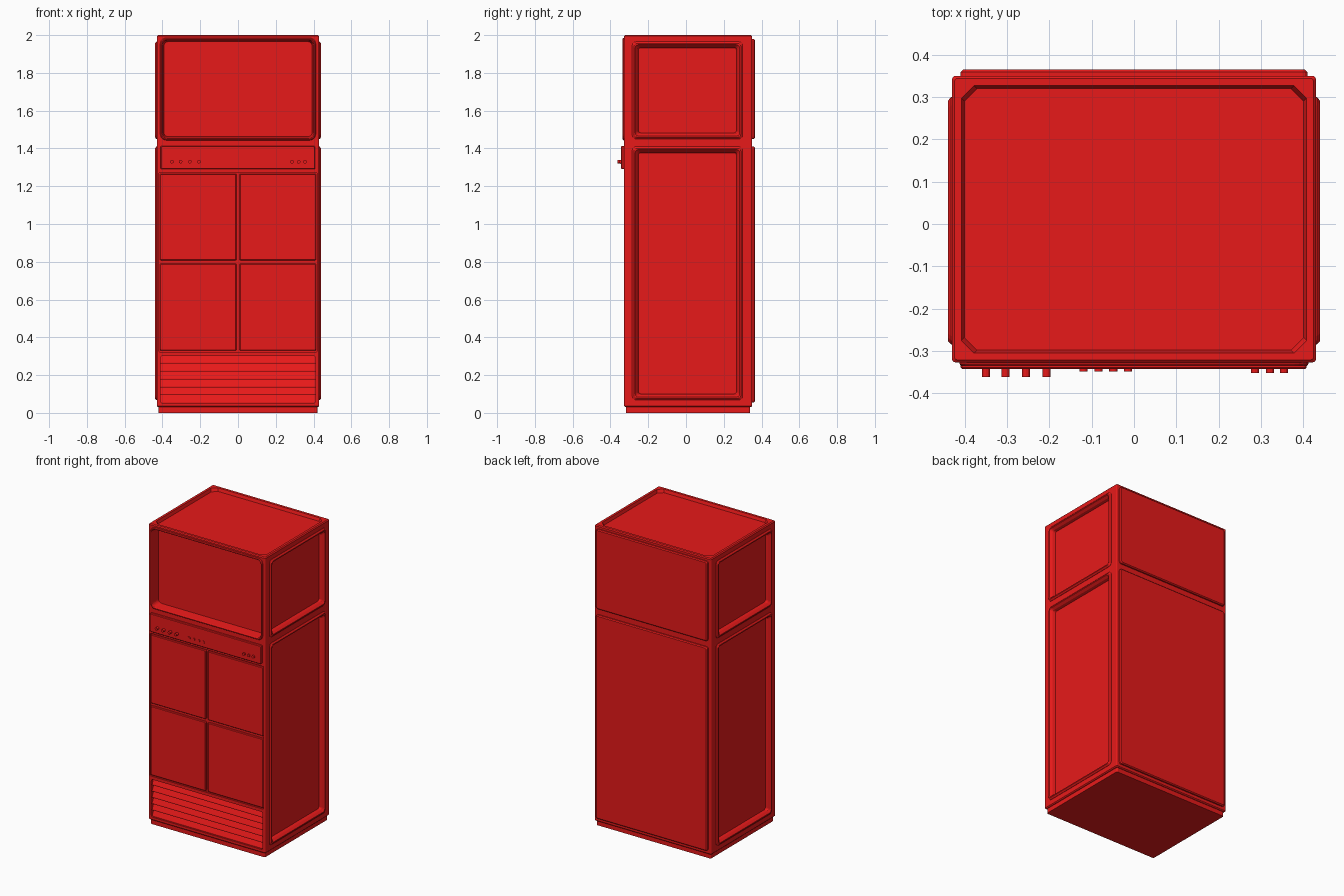
import bpy, bmesh, math
from mathutils import Matrix

if "Cube" in bpy.data.objects:
    bpy.data.objects.remove(bpy.data.objects["Cube"])

red = bpy.data.materials.new("red_paint")
red.diffuse_color = (0.8, 0.01, 0.01, 1)
red.use_nodes = True
red.node_tree.nodes["Principled BSDF"].inputs["Base Color"].default_value = red.diffuse_color

# (u, v, depth) to world axes for each facing
MAP = {"front": lambda u, v, d: (u, d, v),
       "right": lambda u, v, d: (d, u, v),
       "left": lambda u, v, d: (-d, u, v),
       "top": lambda u, v, d: (u, v, d)}


def finish(name, bm):
    bmesh.ops.recalc_face_normals(bm, faces=bm.faces[:])
    me = bpy.data.meshes.new(name)
    bm.to_mesh(me)
    bm.free()
    me.materials.append(red)
    ob = bpy.data.objects.new(name, me)
    bpy.context.collection.objects.link(ob)
    return ob


def outline(rect, inset, r, n):
    u0, u1, v0, v1 = rect
    u0, u1, v0, v1 = u0 + inset, u1 - inset, v0 + inset, v1 - inset
    pts = []
    for k, (cu, cv) in enumerate([(u1 - r, v1 - r), (u0 + r, v1 - r),
                                  (u0 + r, v0 + r), (u1 - r, v0 + r)]):
        for i in range(n + 1):
            a = math.pi / 2 * (k + i / n)
            pts.append((cu + r * math.cos(a), cv + r * math.sin(a)))
    return pts


def loft(name, facing, rect, steps, n=3, ring=False):
    """Loft rounded rectangles; steps = (inset, corner radius, depth)."""
    bm = bmesh.new()
    rows = [[bm.verts.new(MAP[facing](u, v, d)) for u, v in outline(rect, i, r, n)]
            for i, r, d in steps]
    pairs = list(zip(rows, rows[1:])) + ([(rows[-1], rows[0])] if ring else [])
    for a, b in pairs:
        for j in range(len(a)):
            k = (j + 1) % len(a)
            bm.faces.new((a[j], a[k], b[k], b[j]))
    if not ring:
        bm.faces.new(rows[0])
        bm.faces.new(rows[-1])
    return finish(name, bm)


def cut(target, tools):
    for t in tools:
        m = target.modifiers.new("cut", "BOOLEAN")
        m.operation, m.solver, m.object = "DIFFERENCE", "EXACT", t
    bpy.context.view_layer.update()
    me = bpy.data.meshes.new_from_object(
        target.evaluated_get(bpy.context.evaluated_depsgraph_get()))
    target.modifiers.clear()
    target.data = me
    for t in tools:
        bpy.data.objects.remove(t)


SCREEN = (-0.412, 0.412, 1.443, 1.985)
VENT = (-0.41, 0.41, 0.052, 0.302)
SIDES = {"upper": (-0.285, 0.30, 1.45, 1.965), "lower": (-0.285, 0.30, 0.068, 1.41)}

# Cabinet and plinth
body = loft("cabinet_body", "top", (-0.43, 0.43, -0.327, 0.35),
            [(0.006, 0.006, 0.03), (0, 0.008, 0.036), (0, 0.008, 1.994), (0.006, 0.006, 2.0)])
loft("plinth", "top", (-0.42, 0.42, -0.318, 0.34), [(0, 0.008, 0), (0, 0.008, 0.035)])

# Recesses in the cabinet
tools = [
    loft("cut_screen", "front", SCREEN, [(0.01, 0.025, -0.4), (0.01, 0.025, -0.275)]),
    loft("cut_doors", "front", (-0.418, 0.418, 0.323, 1.272), [(0, 0.006, -0.4), (0, 0.006, -0.317)]),
    loft("cut_vent", "front", VENT, [(0, 0.012, -0.4), (0, 0.012, -0.29)]),
    loft("cut_top", "top", (-0.408, 0.408, -0.305, 0.327),
         [(-0.003, 0.03, 2.05), (0, 0.03, 2.0), (0.007, 0.03, 1.98)], n=1),
]
for side in ("left", "right"):
    for rect in SIDES.values():
        tools.append(loft("cut_side", side, rect, [(0.014, 0.02, 0.5), (0.014, 0.02, 0.408)]))
cut(body, tools)

# Upper front bezel around the recessed screen
loft("screen_bezel", "front", SCREEN,
     [(0, 0.032, -0.315), (0, 0.032, -0.331), (0.004, 0.03, -0.336), (0.008, 0.028, -0.336),
      (0.012, 0.026, -0.331), (0.02, 0.024, -0.27)], n=5, ring=True)

# Framed side panels
for side in ("left", "right"):
    for level, rect in SIDES.items():
        loft(f"{side}_{level}_side_frame", side, rect,
             [(0, 0.02, 0.422), (0, 0.02, 0.432), (0.009, 0.018, 0.44), (0.016, 0.016, 0.44),
              (0.028, 0.014, 0.425), (0.034, 0.012, 0.404)], ring=True)

# Raised back panels
for level, z0, z1 in (("lower", 0.055, 1.41), ("upper", 1.45, 1.98)):
    p = loft(f"{level}_back_panel", "front", (-0.41, 0.41, z0, z1),
             [(0, 0.012, 0.34), (0, 0.012, 0.359), (0.006, 0.01, 0.365)])

# Four cupboard doors
for side, u0 in (("left", -0.414), ("right", 0.008)):
    for level, z0, z1 in (("lower", 0.33, 0.79), ("upper", 0.808, 1.266)):
        loft(f"{side}_{level}_door", "front", (u0, u0 + 0.406, z0, z1),
             [(0, 0.006, -0.31), (0, 0.006, -0.325), (0.004, 0.004, -0.329)])

# Control strip
loft("control_strip", "front", (-0.41, 0.408, 1.29, 1.413),
     [(0, 0.004, -0.32), (0, 0.004, -0.339), (0.004, 0.004, -0.343)], n=1)

# Knobs and buttons
GROUPS = (("large_knob", (-0.35, -0.304, -0.255, -0.207), 1.33, 0.0095, -0.362),
          ("small_button", (-0.119, -0.084, -0.049, -0.014), 1.326, 0.0095, -0.348),
          ("right_button", (0.286, 0.321, 0.355), 1.329, 0.0095, -0.352))
for name, xs, z, r, front in GROUPS:
    for i, x in enumerate(xs):
        bm = bmesh.new()
        depth = -0.335 - front
        bmesh.ops.create_cone(bm, cap_ends=True, segments=12, radius1=r, radius2=r, depth=depth,
                              matrix=Matrix.Translation((x, front + depth / 2, z))
                              @ Matrix.Rotation(math.pi / 2, 4, "X"))
        finish(f"{name}_{i + 1}", bm)

# Sloping vent slats
h = (VENT[3] - VENT[2]) / 6
for i in range(6):
    z = VENT[2] + i * h
    profile = [(-0.285, z), (-0.318, z), (-0.318, z + 0.006), (-0.300, z + h), (-0.285, z + h)]
    bm = bmesh.new()
    ends = [[bm.verts.new((x, y, v)) for y, v in profile] for x in (-0.409, 0.409)]
    for e in ends:
        bm.faces.new(e)
    for j in range(5):
        k = (j + 1) % 5
        bm.faces.new((ends[0][j], ends[0][k], ends[1][k], ends[1][j]))
    finish(f"vent_slat_{i + 1}", bm)
